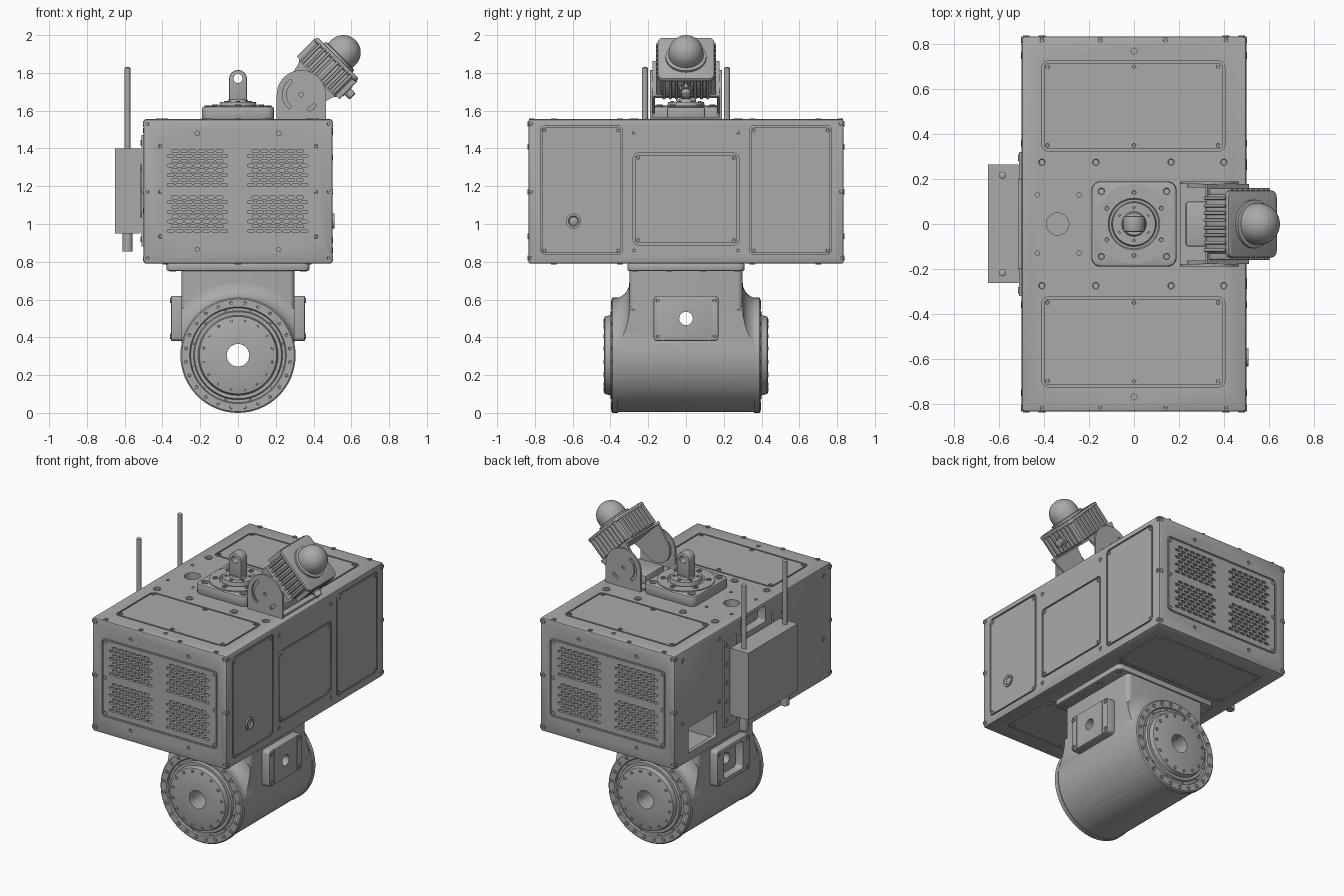
import bpy, bmesh
from math import pi, cos, sin, radians
from mathutils import Matrix

if "Cube" in bpy.data.objects:
    bpy.data.objects.remove(bpy.data.objects["Cube"])

grey = bpy.data.materials.new("housing grey")
grey.use_nodes = True
COLOUR = (0.4, 0.4, 0.4, 1)
grey.diffuse_color = COLOUR
grey.node_tree.nodes["Principled BSDF"].inputs["Base Color"].default_value = COLOUR
parts, cutters = [], []


# ---- helpers ----
def at(axis, a, b, h):
    return {"x": (h, a, b), "y": (a, h, b), "z": (a, b, h)}[axis]


def loft(bm, loops, cyclic=False):
    rings = [[bm.verts.new(p) for p in loop] for loop in loops]
    pairs = list(zip(rings, rings[1:])) + ([(rings[-1], rings[0])] if cyclic else [])
    for r0, r1 in pairs:
        for i in range(len(r0)):
            j = (i + 1) % len(r0)
            bm.faces.new((r0[i], r0[j], r1[j], r1[i]))
    if not cyclic:
        bm.faces.new(rings[0])
        bm.faces.new(rings[-1])


def prism(bm, pts, axis, lo, hi):
    loft(bm, [[at(axis, a, b, h) for a, b in pts] for h in (lo, hi)])


def arc(ca, cb, r, a0, a1, n):
    return [(ca + r * cos(radians(a0 + (a1 - a0) * i / n)),
             cb + r * sin(radians(a0 + (a1 - a0) * i / n))) for i in range(n + 1)]


def rrect(a0, a1, b0, b1, r, n=3):
    return (arc(a1 - r, b1 - r, r, 0, 90, n) + arc(a0 + r, b1 - r, r, 90, 180, n)
            + arc(a0 + r, b0 + r, r, 180, 270, n) + arc(a1 - r, b0 + r, r, 270, 360, n))


def circle(ca, cb, r, n=32):
    return arc(ca, cb, r, 0, 360 - 360 / n, n - 1)


def lathe(bm, profile, axis, ca=0, cb=0, n=32, cyclic=False):
    loft(bm, [[at(axis, a, b, h) for a, b in circle(ca, cb, max(r, 1e-4), n)]
              for r, h in profile], cyclic)


def groove(bm, rect, axis, lo, hi, w=0.01):
    a0, a1, b0, b1 = rect
    out, inn = rrect(a0, a1, b0, b1, .025), rrect(a0 + w, a1 - w, b0 + w, b1 - w, .015)
    loft(bm, [[at(axis, a, b, h) for a, b in p]
              for p, h in ((out, lo), (out, hi), (inn, hi), (inn, lo))], True)


def make(name, bm, bevel=0, seg=2, cutter=False, matrix=None):
    bmesh.ops.recalc_face_normals(bm, faces=bm.faces)
    me = bpy.data.meshes.new(name)
    bm.to_mesh(me)
    bm.free()
    me.materials.append(grey)
    ob = bpy.data.objects.new(name, me)
    bpy.context.collection.objects.link(ob)
    if matrix:
        ob.matrix_world = matrix
    if bevel:
        m = ob.modifiers.new("edge", "BEVEL")
        m.width, m.segments, m.limit_method = bevel, seg, "ANGLE"
        m.angle_limit = radians(40)
    ob.hide_render = cutter
    (cutters if cutter else parts).append(ob)
    return ob


def solid(name, pts, axis, lo, hi, bevel=0, **kw):
    bm = bmesh.new()
    prism(bm, pts, axis, lo, hi)
    return make(name, bm, bevel, **kw)


def box(name, x0, x1, y0, y1, z0, z1, bevel=0, **kw):
    return solid(name, [(x0, y0), (x1, y0), (x1, y1), (x0, y1)], "z", z0, z1, bevel, **kw)


def boolean(ob, cutter, op="DIFFERENCE"):
    m = ob.modifiers.new("cut", "BOOLEAN")
    m.object, m.operation, m.solver = cutter, op, "EXACT"


def screws(name, axis, pts, h, s, r=.015):
    bm = bmesh.new()
    for a, b in pts:
        lathe(bm, [(r, h - s * .003), (r, h + s * .004), (r * .6, h + s * .004), (r * .5, h)],
              axis, a, b, 10)
    make(name, bm)


def grid(aa, bb):
    return [(a, b) for a in aa for b in bb]


def polar(r, n, cb=0, off=0):
    return circle(0, cb, r, n) if not off else arc(0, cb, r, off, off + 360 - 360 / n, n - 1)


# ---- main cabinet: hollow ends, vents, panel seams, openings ----
cabinet = box("cabinet", -.5, .5, -.835, .835, .79, 1.555, .012)
bm = bmesh.new()
for s in (-1, 1):
    prism(bm, rrect(-.475, .475, .815, 1.53, .01), "y", s * .36, s * .815)
boolean(cabinet, make("void_cutter", bm, cutter=True))
bm = bmesh.new()
for s in (-1, 1):
    for qx in (-.375, .05):
        for qz in (.955, 1.2):
            for row in range(8):
                for col in range(7 - row % 2):
                    x, z = qx + .047 * col + .0235 * (row % 2), qz + .0255 * row
                    prism(bm, rrect(x, x + .038, z, z + .015, .007, 2), "y", s * .8, s * .86)
    groove(bm, (-.43, .43, .91, 1.435), "y", s * .828, s * .86)
    y0, y1 = sorted((s * .325, s * .725))
    groove(bm, (-.41, .405, y0, y1), "z", 1.547, 1.6)
    groove(bm, (-.41, .405, y0, y1), "z", .75, .797)
    y0, y1 = sorted((s * .335, s * .77))
    groove(bm, (y0, y1, .84, 1.52), "x", .492, .55)
    for x, y, r in ((0, .77, .013), (-.43, .13, .01), (-.245, .13, .01)):
        prism(bm, circle(x, s * y, r, 12), "z", 1.54, 1.6)
    for x, z in grid((-.215, .215), (.865, 1.48)):
        prism(bm, circle(x, z, .012, 12), "y", s * .822, s * .86)
groove(bm, (-.28, .28, .89, 1.375), "x", .492, .55)
prism(bm, circle(-.34, 0, .05), "z", 1.5, 1.6)
prism(bm, rrect(.39, .69, .85, 1.02, .01), "x", -.55, -.46)
prism(bm, rrect(-.13, .13, 1.425, 1.53, .01), "x", -.55, -.44)
boolean(cabinet, make("detail_cutter", bm, cutter=True))

# cabinet fasteners
for s, side in ((-1, "front"), (1, "back")):
    screws(side + "_screws", "y", grid((-.41, .41), (.935, 1.17, 1.41))
           + grid((-.48, .48), (.82, 1.17, 1.53)), s * .835, s)
    screws(side + "_top_screws", "z", grid((-.385, 0, .375), (s * .35, s * .7))
           + grid((-.41, -.15, .14, .41), (s * .818,)), 1.555, 1)
    screws(side + "_top_bolts", "z", grid((-.41, -.17, .165, .4), (s * .275,)), 1.555, 1, .025)
    screws(side + "_bottom_screws", "z", grid((-.385, 0, .375), (s * .35, s * .7)), .79, -1)
    screws(side + "_side_screws", "x", grid((s * .75, s * .36), (.86, 1.495))
           + grid((s * .82,), (.82, 1.17, 1.53)) + grid((s * .275,), (.86, 1.485))
           + grid((s * .255,), (.915, 1.35)), .5, 1)
    screws(side + "_left_screws", "x", grid((s * .75, s * .36), (1.07, 1.495))
           + grid((s * .82,), (.82, 1.17, 1.53)), -.5, -1)
bm = bmesh.new()
lathe(bm, [(.04, .495), (.04, .51), (.028, .51), (.022, .5), (.012, .505)], "x", -.595, 1.015)
make("side_port", bm)

# ---- lifting platform and lug ----
solid("platform", rrect(-.19, .19, -.19, .19, .04, 5), "z", 1.55, 1.622, .012)
bm = bmesh.new()
lathe(bm, [(.178, 1.615), (.178, 1.628), (.115, 1.628), (.11, 1.622), (.1, 1.622),
           (.095, 1.646), (.055, 1.646), (.05, 1.66), (.001, 1.66)], "z", n=48)
make("platform_flange", bm)
screws("platform_bolts", "z", grid((-.145, .145), (-.145, .145)), 1.622, 1, .025)
screws("flange_screws", "z", polar(.14, 6, 0, 30), 1.628, 1, .016)
screws("hub_screws", "z", polar(.073, 6, 0, 30), 1.646, 1, .01)
lug = solid("lifting_lug", arc(0, 1.768, .047, 0, 180, 16) + [(-.047, 1.63), (.047, 1.63)],
            "y", -.035, .035, .006)
boolean(lug, solid("lug_cutter", circle(0, 1.77, .024, 20), "y", -.1, .1, cutter=True))

# ---- tilting beacon: fixed bracket ----
PX, PZ = .335, 1.685
box("bracket_base", .205, .46, -.185, .185, 1.555, 1.567)
box("bracket_block", .23, .42, -.1, .1, 1.56, 1.62, .01)
bm = bmesh.new()
prism(bm, arc(PX, PZ, .1, 125, 230, 12) + arc(PX, PZ, .08, 230, 125, 12), "y", -.3, .3)
prism(bm, arc(PX, PZ, .1, -65, -35, 4) + arc(PX, PZ, .08, -35, -65, 4), "y", -.3, .3)
prism(bm, circle(PX, PZ, .012, 12), "y", -.3, .3)
slots = make("slot_cutter", bm, cutter=True)
tilt = Matrix.Translation((PX, 0, PZ)) @ Matrix.Rotation(pi / 4, 4, "Y")
for s, side in ((-1, "front"), (1, "back")):
    ear = solid(side + "_bracket_ear", arc(PX, PZ, .13, 0, 180, 20)
                + [(.205, 1.555), (.465, 1.555)], "y", s * .178, s * .19)
    boolean(ear, slots)
    solid(side + "_yoke_arm", arc(0, 0, .1, 180, 360, 16) + [(.13, .12), (-.13, .12)],
          "y", s * .163, s * .177, matrix=tilt)
box("yoke_plate", -.13, .13, -.177, .177, .105, .12, matrix=tilt)

# beacon body, cooling fins, dome and cable gland
solid("beacon_body", rrect(-.14, .14, -.135, .135, .03), "z", .115, .255, .01, matrix=tilt)
solid("beacon_face", rrect(-.155, .155, -.15, .15, .03), "z", .25, .275, .008, matrix=tilt)
bm = bmesh.new()
for i in range(8):
    c = -.116 + i * .033
    for s in (-1, 1):
        e0, e1 = sorted((s * .12, s * .16))
        prism(bm, rrect(c - .008, c + .008, e0, e1, .006, 2), "z", .125, .26)
        prism(bm, rrect(e0, e1, c - .008, c + .008, .006, 2), "z", .125, .26)
make("beacon_fins", bm, matrix=tilt)
bm = bmesh.new()
lathe(bm, [(.108, .27), (.108, .288), (.092, .292)]
      + arc(0, .315, .092, 0, 90, 12), "z", n=40)
make("beacon_dome", bm, matrix=tilt)
bm = bmesh.new()
lathe(bm, [(.035, .14), (.035, .165), (.024, .165), (.024, .195), (.015, .2)], "x", 0, .185, 12)
make("cable_gland", bm, matrix=tilt)

# ---- radio unit with two aerials ----
box("radio_unit", -.65, -.515, -.262, .265, .95, 1.4)
box("radio_mount", -.52, -.5, -.2, .2, 1.05, 1.3)
for s, side in ((-1, "front"), (1, "back")):
    y0, y1 = sorted((s * .195, s * .32))
    rail = box(side + "_radio_rail", -.512, -.498, y0, y1, .88, 1.47)
    screws(side + "_rail_screws", "x", grid((s * .295,), (.92, 1.05, 1.18, 1.3, 1.43)), -.512, -1)
    bm = bmesh.new()
    lathe(bm, [(.016, 1.39), (.016, 1.826), (.01, 1.83)], "z", -.585, s * .217, 16)
    lathe(bm, [(.027, .855), (.027, .96)], "z", -.585, s * .217, 20)
    make(side + "_aerial", bm)

# ---- lower drive: neck, filleted drum, end caps ----
CZ, R = .305, .305
solid("neck_flange", rrect(-.378, .378, -.31, .31, .03), "z", .752, .792, .008)
screws("neck_bolts", "z", grid((-.345, .345), (-.27, -.09, .09, .27)), .752, -1, .018)
U = arc(0, CZ, .3, 180, 360, 48)
bm = bmesh.new()
prism(bm, U + [(.3, .7), (-.3, .7)], "y", -.4, .4)
u_cutter = make("drum_trim", bm, cutter=True)
fillet = [(.385 - .085 * cos(radians(t)), .3 + .085 * (1 - sin(radians(t)))) for t in range(0, 91, 15)]
bm = bmesh.new()
lathe(bm, [(.001, -.385)] + [(r, -y) for r, y in fillet] + [(r, y) for r, y in fillet[::-1]]
      + [(.001, .385)], "y", 0, CZ, 64)
drum = make("drum", bm)
boolean(drum, u_cutter, "INTERSECT")
neck = solid("neck", rrect(-.3, .3, -.3, .3, .03, 5), "z", CZ, .76)
bm = bmesh.new()
prism(bm, circle(0, CZ, .06), "y", -.6, .6)
bore = make("bore_cutter", bm, cutter=True)
side_bore = solid("side_bore_cutter", circle(0, .5, .036, 20), "x", -.6, .6, cutter=True)
for ob in (drum, neck):
    boolean(ob, bore)
    boolean(ob, side_bore)
for s, side in ((-1, "front"), (1, "back")):
    bm = bmesh.new()
    lathe(bm, [(r, s * y) for r, y in ((.06, .36), (R, .36), (R, .388), (.298, .394), (.256, .394),
          (.25, .384), (.236, .384), (.23, .4), (.212, .4), (.205, .43), (.198, .433), (.06, .433))],
          "y", 0, CZ, 64, True)
    make(side + "_end_cap", bm)
    screws(side + "_rim_screws", "y", polar(.278, 24, CZ, 7.5), s * .394, s, .014)
    screws(side + "_cap_holes", "y", polar(.243, 12, CZ, 15), s * .384, s, .009)
    screws(side + "_hub_screws", "y", polar(.185, 16, CZ, 11), s * .433, s, .011)
    # side covers on the drive
    x0, x1 = s * .27, s * .355
    name = "left" if s > 0 else "right"
    cover = solid(name + "_cover", rrect(-.172, .172, .38, .62, .02), "x", x0, x1, .008)
    boolean(cover, side_bore)
    if s < 0:
        boolean(cover, solid("window_cutter", rrect(-.1, .1, .41, .595, .02), "x",
                             -.3, -.4, cutter=True))
    else:
        bm = bmesh.new()
        groove(bm, (-.125, .125, .36, .64), "x", .348, .4, .006)
        boolean(cover, make("cover_cutter", bm, cutter=True))
    screws(name + "_cover_screws", "x", grid((-.15, .15), (.405, .595)), x1, s, .015)

# ---- apply modifiers, drop helpers, smooth shading ----
bpy.ops.object.select_all(action="DESELECT")
for ob in parts:
    ob.select_set(True)
bpy.context.view_layer.objects.active = parts[0]
bpy.ops.object.convert(target="MESH")
for ob in cutters:
    bpy.data.objects.remove(ob)
bpy.ops.object.shade_smooth_by_angle(angle=radians(35))
